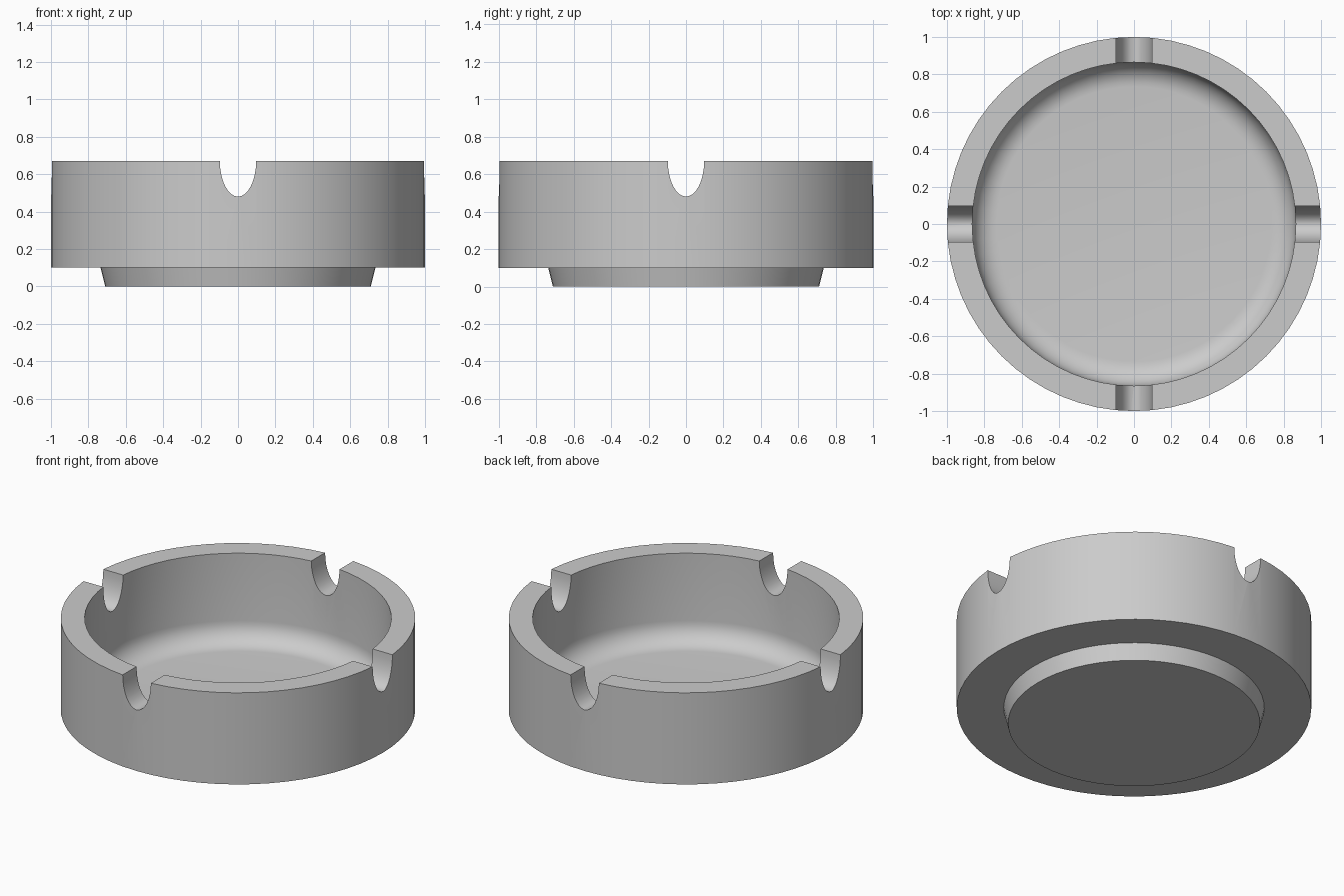
import bpy
import bmesh
from math import cos, sin, pi, radians
from mathutils import Matrix

if "Cube" in bpy.data.objects:
    bpy.data.objects.remove(bpy.data.objects["Cube"])

SIDES = 64
RIM_Z = 0.67

grey = bpy.data.materials.new("light_grey")
grey.use_nodes = True
colour = (0.6, 0.6, 0.6, 1)
grey.diffuse_color = colour
grey.node_tree.nodes["Principled BSDF"].inputs["Base Color"].default_value = colour


def make_object(name, bm):
    bmesh.ops.recalc_face_normals(bm, faces=bm.faces)
    mesh = bpy.data.meshes.new(name)
    bm.to_mesh(mesh)
    bm.free()
    mesh.materials.append(grey)
    obj = bpy.data.objects.new(name, mesh)
    bpy.context.collection.objects.link(obj)
    return obj


def lathe(name, profile):
    """Spin an (r, z) profile that starts and ends on the axis."""
    bm = bmesh.new()
    verts = [bm.verts.new((r, 0, z)) for r, z in profile]
    edges = [bm.edges.new(pair) for pair in zip(verts, verts[1:])]
    bmesh.ops.spin(bm, geom=verts + edges, cent=(0, 0, 0), axis=(0, 0, 1),
                   angle=2 * pi, steps=SIDES, use_merge=True)
    bmesh.ops.remove_doubles(bm, verts=bm.verts, dist=0.0001)
    return make_object(name, bm)


# Bowl with tapered foot and a rounded corner between inner wall and floor
fillet, wall, floor = 0.13, 0.865, 0.12
corner = [(wall - fillet + fillet * cos(a), floor + fillet - fillet * sin(a))
          for a in (i * pi / 16 for i in range(9))]
bowl = lathe("bowl", [(0, 0), (0.71, 0), (0.735, 0.1), (1, 0.1), (1, RIM_Z),
                      (wall, RIM_Z)] + corner + [(0, floor)])

# Four elliptical rests cut across the rim
bm = bmesh.new()
for i in range(4):
    place = (Matrix.Rotation(i * pi / 2, 4, "Z")
             @ Matrix.Translation((0.95, 0, RIM_Z))
             @ Matrix.Diagonal((1, 0.097, 0.19, 1))
             @ Matrix.Rotation(pi / 2, 4, "Y"))
    bmesh.ops.create_cone(bm, cap_ends=True, segments=32, radius1=1, radius2=1,
                          depth=0.5, matrix=place)
cutter = make_object("rest_cutter", bm)
cutter.hide_render = True

cut = bowl.modifiers.new("rests", "BOOLEAN")
cut.operation = "DIFFERENCE"
cut.solver = "EXACT"
cut.object = cutter

bpy.ops.object.select_all(action="DESELECT")
bowl.select_set(True)
bpy.context.view_layer.objects.active = bowl
bpy.ops.object.modifier_apply(modifier=cut.name)
bpy.data.objects.remove(cutter)
bpy.ops.object.shade_smooth_by_angle(angle=radians(30))
